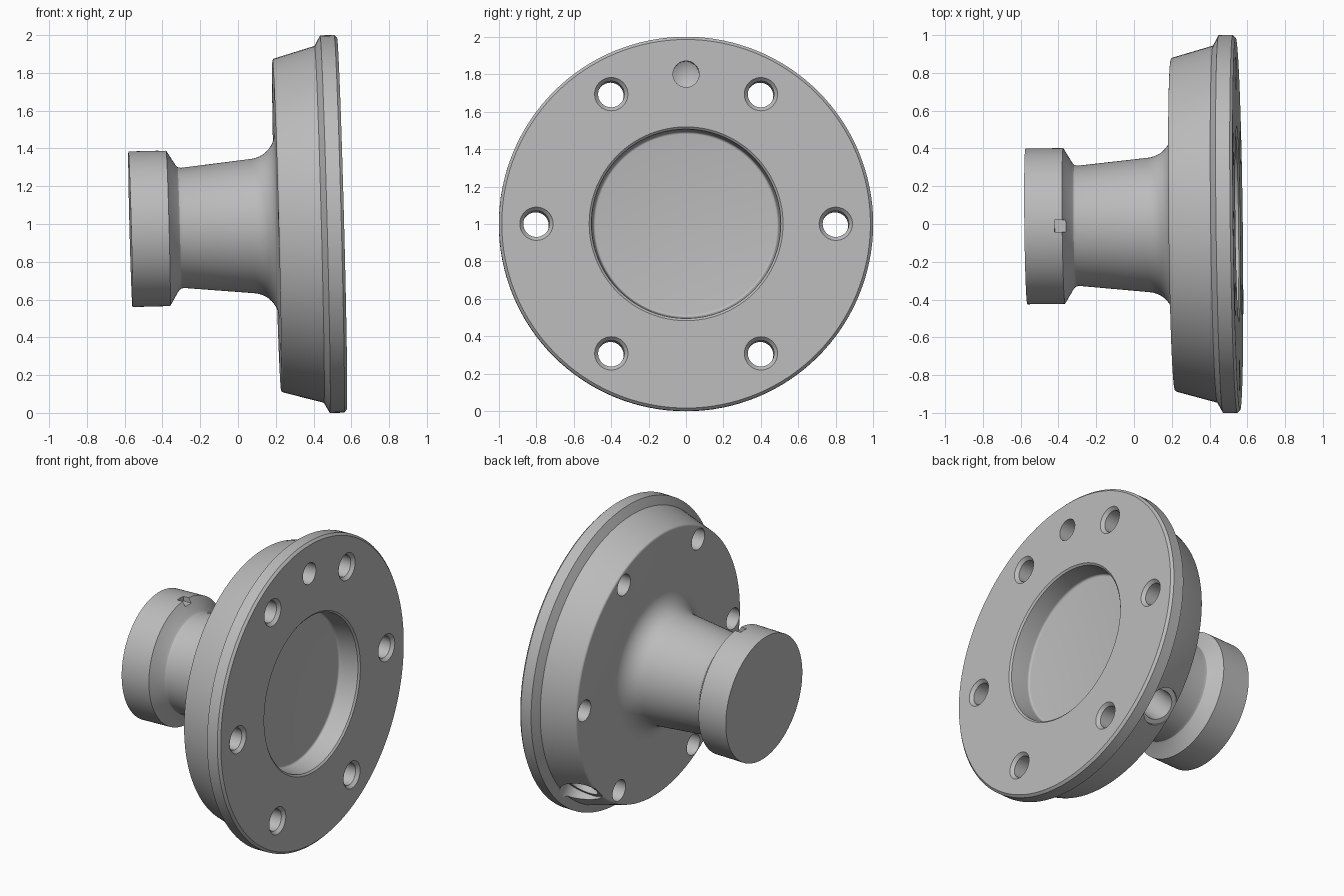
import bpy, bmesh
from math import pi, sin, cos, radians
from mathutils import Matrix, Vector

old = bpy.data.objects.get("Cube")
if old:
    bpy.data.objects.remove(old, do_unlink=True)

AXIS_X = Vector((1, 0, 0))


def lathe(bm, profile, steps, matrix=Matrix()):
    """Revolve (axial, radius) points about the X axis into a closed solid."""
    part = bmesh.new()
    verts = [part.verts.new((u, 0, r)) for u, r in profile]
    edges = [part.edges.new(pair) for pair in zip(verts, verts[1:])]
    bmesh.ops.spin(part, geom=verts + edges, cent=(0, 0, 0), axis=AXIS_X,
                   angle=2 * pi, steps=steps, use_merge=True)
    bmesh.ops.remove_doubles(part, verts=part.verts[:], dist=1e-5)
    bmesh.ops.recalc_face_normals(part, faces=part.faces[:])
    part.transform(matrix)
    mesh = bpy.data.meshes.new("temporary_part")
    part.to_mesh(mesh)
    part.free()
    bm.from_mesh(mesh)
    bpy.data.meshes.remove(mesh)


def arc(cu, cr, radius, start, end, count):
    """Points on a fillet arc, angles in degrees."""
    angles = [radians(start + (end - start) * i / count) for i in range(count + 1)]
    return [(cu + radius * cos(a), cr + radius * sin(a)) for a in angles]


def make_object(name, bm):
    mesh = bpy.data.meshes.new(name)
    bm.to_mesh(mesh)
    bm.free()
    obj = bpy.data.objects.new(name, mesh)
    bpy.context.collection.objects.link(obj)
    return obj


# Turned body: hub, waist, filleted neck, tapered flange, rim and front recess
profile = [(-0.57, 0), (-0.57, 0.412), (-0.37, 0.412), (-0.322, 0.332)]
profile += [(-0.312, 0.322), (-0.295, 0.318)]
profile += arc(0.065, 0.495, 0.14, -85, 0, 12)
profile += arc(0.22, 0.87, 0.015, 180, 105, 4)
profile += [(0.43, 0.945), (0.46, 1.0), (0.535, 1.0), (0.55, 0.985)]
profile += [(0.55, 0.518), (0.54, 0.506), (0.425, 0.496)]
profile += arc(0.422, 0.482, 0.014, 90, 180, 4)
profile += [(0.408, 0)]
bm = bmesh.new()
lathe(bm, profile, 128)
body = make_object("flanged_hub", bm)

# Cutters: six chamfered bolt holes on a circle
cut = bmesh.new()
bolt = [(0.1, 0), (0.1, 0.07), (0.53, 0.07), (0.57, 0.108), (0.57, 0)]
for i in range(6):
    a = i * pi / 3
    lathe(cut, bolt, 40, Matrix.Translation((0, 0.8 * cos(a), 0.8 * sin(a))))

# Blind drilled hole with a conical bottom
lathe(cut, [(0.39, 0), (0.43, 0.07), (0.6, 0.07), (0.6, 0)], 40,
      Matrix.Translation((0, 0, 0.8)))

# Radial bore with a flat spot face on the lower left of the flange
radial = Vector((0, cos(pi / 4), -sin(pi / 4)))
turn = AXIS_X.rotation_difference(radial).to_matrix().to_4x4()
lathe(cut, [(0.56, 0), (0.6, 0.095), (0.875, 0.095), (0.875, 0.125),
            (1.1, 0.125), (1.1, 0)], 48,
      Matrix.Translation((0.32, 0, 0)) @ turn)

# Small locating notch on top of the hub edge
bmesh.ops.create_cube(cut, size=1, matrix=Matrix.Translation((-0.375, 0, 0.42))
                      @ Matrix.Diagonal((0.07, 0.064, 0.08, 1)))
cutter = make_object("hole_cutter", cut)
cutter.hide_render = True

# Apply the cuts and drop the cutter
mod = body.modifiers.new("holes", 'BOOLEAN')
mod.operation = 'DIFFERENCE'
mod.solver = 'EXACT'
mod.object = cutter
bpy.context.view_layer.objects.active = body
for obj in bpy.context.selected_objects:
    obj.select_set(False)
body.select_set(True)
bpy.ops.object.modifier_apply(modifier=mod.name)
bpy.data.objects.remove(cutter, do_unlink=True)

# The whole part leans slightly about the flange centre
lean = AXIS_X.rotation_difference(Vector((1, 0.012, 0.026))).to_matrix().to_4x4()
body.data.transform(Matrix.Translation((0.5, 0, 1)) @ lean
                    @ Matrix.Translation((-0.5, 0, 0)))

# Plain grey metal
grey = bpy.data.materials.new("plain_grey")
grey.use_nodes = True
colour = (0.5, 0.5, 0.5, 1)
grey.diffuse_color = colour
grey.node_tree.nodes["Principled BSDF"].inputs["Base Color"].default_value = colour
body.data.materials.clear()
body.data.materials.append(grey)
bpy.ops.object.shade_smooth_by_angle(angle=radians(25))
